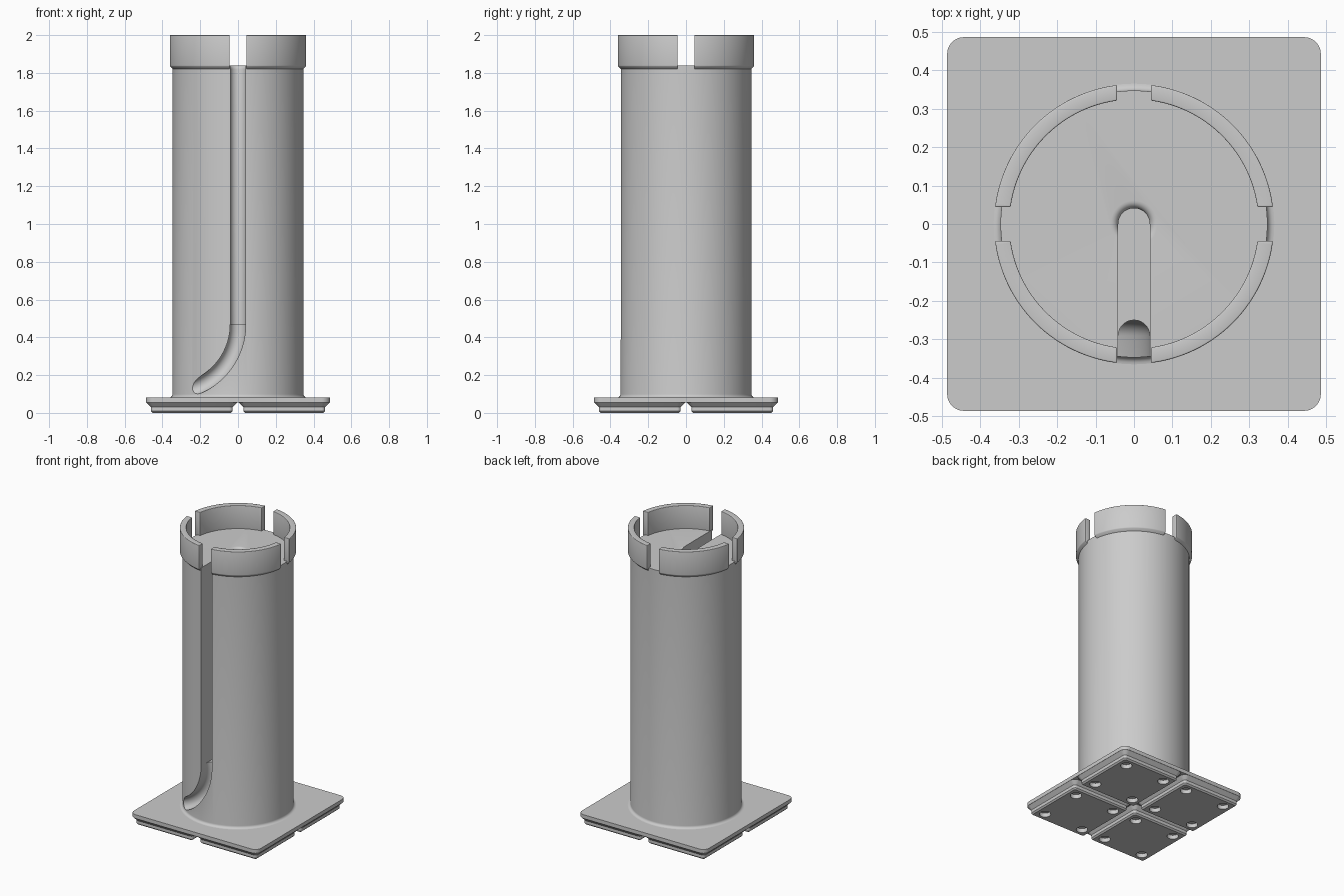
import bpy
import bmesh
from math import sin, cos, pi, radians
from mathutils import Matrix, Vector

cube = bpy.data.objects.get("Cube")
if cube:
    bpy.data.objects.remove(cube, do_unlink=True)

grey = bpy.data.materials.new("light_grey")
grey.use_nodes = True
colour = (0.6, 0.6, 0.6, 1)
grey.diffuse_color = colour
grey.node_tree.nodes["Principled BSDF"].inputs["Base Color"].default_value = colour

DECK = 1.84          # height of the flat top inside the rim
SLOT = 0.041         # half width of the cable slot
TURN = 0.47          # height where the slot becomes a curved groove


def make(name, bm):
    bmesh.ops.recalc_face_normals(bm, faces=bm.faces)
    mesh = bpy.data.meshes.new(name)
    bm.to_mesh(mesh)
    bm.free()
    mesh.materials.append(grey)
    obj = bpy.data.objects.new(name, mesh)
    bpy.context.collection.objects.link(obj)
    return obj


def loft(bm, rings, close=False):
    """Skin a list of point loops; cap the ends unless the loft is closed."""
    loops = [[bm.verts.new(p) for p in ring] for ring in rings]
    n = len(loops[0])
    pairs = list(zip(loops, loops[1:]))
    if close:
        pairs.append((loops[-1], loops[0]))
    else:
        bm.faces.new(loops[0])
        bm.faces.new(loops[-1])
    for a, b in pairs:
        for i in range(n):
            j = (i + 1) % n
            bm.faces.new((a[i], a[j], b[j], b[i]))


def circle(r, z, n=128):
    return [(r * cos(2 * pi * i / n), r * sin(2 * pi * i / n), z) for i in range(n)]


def rounded_square(half, r, z, cx=0, cy=0, steps=8):
    pts = []
    for q in range(4):
        mid = radians(45 + 90 * q)
        sx, sy = (1 if cos(mid) > 0 else -1), (1 if sin(mid) > 0 else -1)
        for i in range(steps + 1):
            a = radians(90 * q + 90 * i / steps)
            pts.append((cx + sx * (half - r) + r * cos(a),
                        cy + sy * (half - r) + r * sin(a), z))
    return pts


def u_shape(back_y, front_y):
    """Slot outline: semicircular back, straight sides running to the front."""
    pts = [(SLOT * cos(pi * i / 20), back_y + SLOT * sin(pi * i / 20)) for i in range(21)]
    return pts + [(-SLOT, front_y), (SLOT, front_y)]


def finish(obj, cutters=(), bevel=0):
    bpy.ops.object.select_all(action='DESELECT')
    bpy.context.view_layer.objects.active = obj
    obj.select_set(True)
    for c in cutters:
        c.hide_render = True
        mod = obj.modifiers.new("cut", 'BOOLEAN')
        mod.operation, mod.solver, mod.object = 'DIFFERENCE', 'EXACT', c
        bpy.ops.object.modifier_apply(modifier=mod.name)
    if bevel:
        mod = obj.modifiers.new("round", 'BEVEL')
        mod.width, mod.segments = bevel, 3
        mod.limit_method, mod.angle_limit = 'ANGLE', radians(35)
        bpy.ops.object.modifier_apply(modifier=mod.name)
    bpy.ops.object.shade_smooth_by_angle(angle=radians(35))
    for c in cutters:
        bpy.data.objects.remove(c, do_unlink=True)


# Base plate
bm = bmesh.new()
loft(bm, [rounded_square(0.486, 0.0436, z) for z in (0.055, 0.081)])
finish(make("base_plate", bm))

# Four stepped feet with round sockets underneath
feet, sockets = bmesh.new(), bmesh.new()
STEPS = [(0, 0.207, 0.009), (0.009, 0.2165, 0.0186),
         (0.03, 0.2165, 0.0186), (0.056, 0.2415, 0.0436)]
for cx in (-0.2445, 0.2445):
    for cy in (-0.2445, 0.2445):
        loft(feet, [rounded_square(h, r, z, cx, cy) for z, h, r in STEPS])
        for dx in (-0.151, 0.151):
            for dy in (-0.151, 0.151):
                bmesh.ops.create_cone(
                    sockets, cap_ends=True, segments=32, radius1=0.036, radius2=0.036,
                    depth=0.056, matrix=Matrix.Translation((cx + dx, cy + dy, 0)))
finish(make("feet", feet), [make("socket_cutter", sockets)])

# Column with a small fillet where it meets the plate
bm = bmesh.new()
profile = [(0.365, 0.075), (0.365, 0.081)]
for i in range(1, 6):
    a = radians(90 * i / 5)
    profile.append((0.365 - 0.018 * sin(a), 0.099 - 0.018 * cos(a)))
loft(bm, [circle(r, z) for r, z in profile + [(0.347, DECK)]])
column = make("column", bm)

# Straight slot from the column centre out through the front
bm = bmesh.new()
loft(bm, [[(x, y, z) for x, y in u_shape(0, -0.5)] for z in (TURN, 2.1)])
slot = make("slot_cutter", bm)

# Curved groove that sweeps down and out to the side
bm = bmesh.new()
R = 0.36
rings = []
for i in range(33):
    a = radians(90 * i / 32)
    centre = Vector((-R * (1 - cos(a)), 0, TURN - R * sin(a)))
    across = Vector((cos(a), 0, -sin(a)))
    rings.append([centre + across * x + Vector((0, y, 0)) for x, y in u_shape(-0.291, -0.5)])
top = [p + Vector((0, 0, 0.02)) for p in rings[0]]
loft(bm, [top] + rings)
groove = make("groove_cutter", bm)

# Flared mouth at the slot's inner end
bm = bmesh.new()
flare = [(SLOT - 0.004, DECK - 0.03)]
for i in range(7):
    a = radians(90 * i / 6)
    flare.append((SLOT + 0.02 * (1 - cos(a)), DECK - 0.02 + 0.02 * sin(a)))
loft(bm, [circle(r, z, 48) for r, z in flare + [(flare[-1][0], DECK + 0.05)]])
finish(column, [slot, groove, make("flare_cutter", bm)])

# Rim split into four arcs by a cross of gaps
bm = bmesh.new()
loft(bm, [circle(r, z) for r, z in [
    (0.346, 1.818), (0.364, 1.836), (0.364, 2.0), (0.324, 2.0), (0.324, 1.818)]], close=True)
rim = make("rim", bm)
bars = []
for sx, sy in ((0.088, 1), (1, 0.088)):
    bm = bmesh.new()
    bmesh.ops.create_cube(bm, size=1, matrix=Matrix.Translation((0, 0, 1.9))
                          @ Matrix.Diagonal((sx, sy, 0.5, 1)))
    bars.append(make("gap_cutter", bm))
finish(rim, bars, bevel=0.009)
